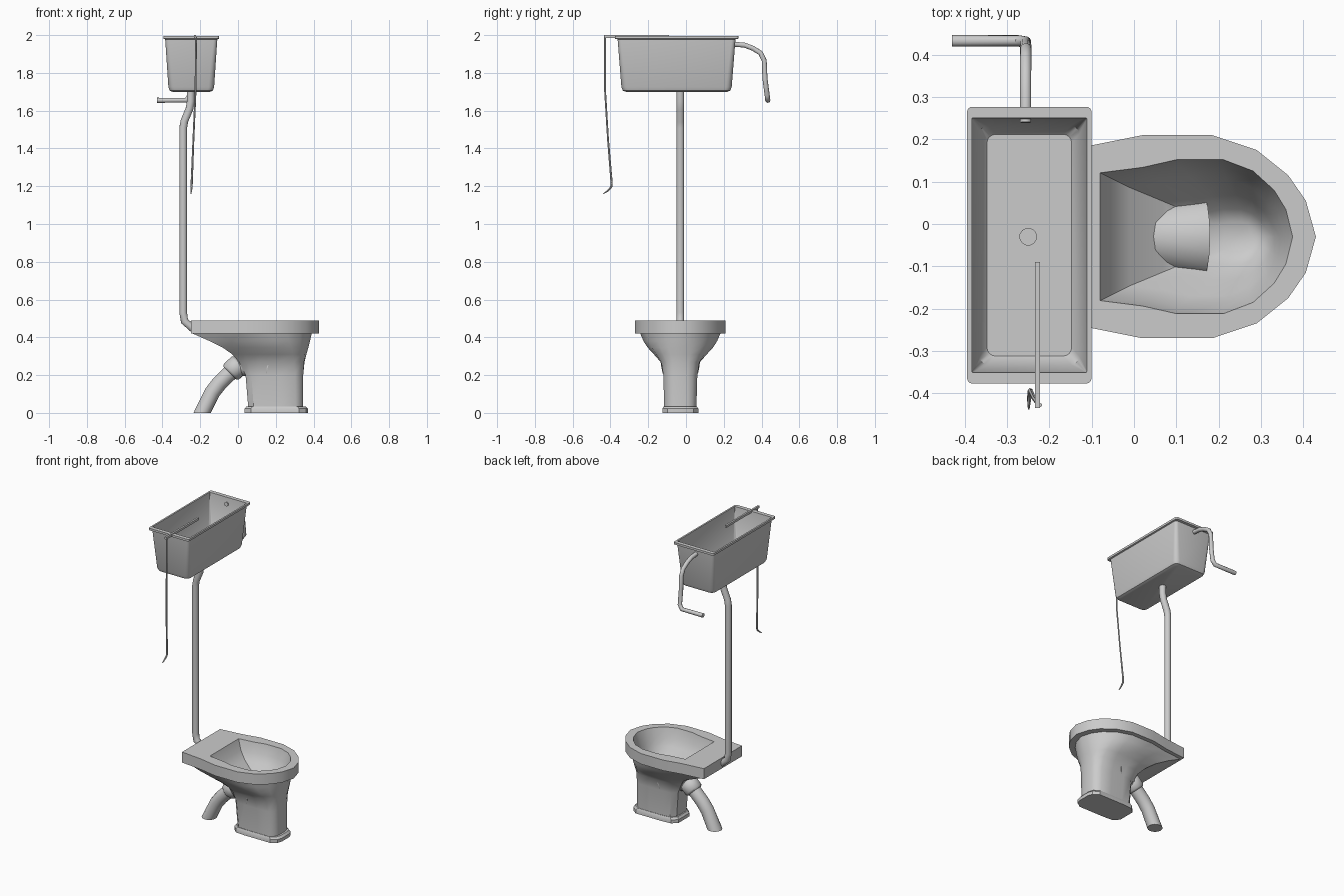
import bpy, bmesh, math
from mathutils import Vector

if "Cube" in bpy.data.objects:
    bpy.data.objects.remove(bpy.data.objects["Cube"])

CY = -0.03  # centre line of bowl and flush pipe


def loft(name, rings, angle=30):
    """Skin a list of equal-length point rings and cap both ends."""
    bm = bmesh.new()
    vr = [[bm.verts.new(p) for p in ring] for ring in rings]
    n = len(vr[0])
    for a, b in zip(vr, vr[1:]):
        for i in range(n):
            j = (i + 1) % n
            bm.faces.new((a[i], a[j], b[j], b[i]))
    bm.faces.new(vr[0][::-1])
    bm.faces.new(vr[-1])
    bmesh.ops.recalc_face_normals(bm, faces=bm.faces)
    me = bpy.data.meshes.new(name)
    bm.to_mesh(me)
    bm.free()
    ob = bpy.data.objects.new(name, me)
    bpy.context.collection.objects.link(ob)
    bpy.ops.object.select_all(action='DESELECT')
    ob.select_set(True)
    bpy.context.view_layer.objects.active = ob
    bpy.ops.object.shade_smooth_by_angle(angle=math.radians(angle))
    return ob


def tube(name, pts, radii, sides=12, end_dir=None):
    """Round tube along a path; radii is one number or one per point."""
    pts = [Vector(p) for p in pts]
    if not isinstance(radii, (list, tuple)):
        radii = [radii] * len(pts)
    rings, nrm = [], None
    for i, p in enumerate(pts):
        d0 = (p - pts[i - 1]).normalized() if i else None
        d1 = (pts[i + 1] - p).normalized() if i < len(pts) - 1 else None
        t = ((d0 or d1) + (d1 or d0)).normalized()
        if end_dir and d1 is None:
            t = Vector(end_dir)
        if nrm is None:
            nrm = t.orthogonal()
        nrm = (nrm - t * nrm.dot(t)).normalized()
        bi = t.cross(nrm)
        rings.append([p + radii[i] * (nrm * math.cos(a) + bi * math.sin(a))
                      for a in (math.tau * k / sides for k in range(sides))])
    return loft(name, rings, 50)


def round_rect(cx, cy, hx, hy, r, z, n=4):
    out = []
    for q, (sx, sy) in enumerate(((1, 1), (-1, 1), (-1, -1), (1, -1))):
        for k in range(n + 1):
            a = math.pi / 2 * (q + k / n)
            out.append((cx + sx * (hx - r) + r * math.cos(a),
                        cy + sy * (hy - r) + r * math.sin(a), z))
    return out


# Half outlines (0..1 back to front, 0..1 half width): seat shape and foot shape
SEAT = [(1, 0), (.965, .354), (.904, .604), (.794, .854),
        (.64, 1), (.397, 1), (.22, .9), (0, .83)]
FOOT = [(1, 0), (1, .4), (.97, .72), (.86, 1),
        (.6, 1), (.3, 1), (.1, .95), (0, .6)]


def outline(z, xb, xf, w, foot=0.0):
    half = [(xb + (xf - xb) * (a[0] + (b[0] - a[0]) * foot),
             w * (a[1] + (b[1] - a[1]) * foot)) for a, b in zip(SEAT, FOOT)]
    return [(x, CY + y, z) for x, y in half] + \
           [(x, CY - y, z) for x, y in half[:0:-1]]


# Bowl: pedestal, flared pan, thick rim and hollow inside
loft("bowl", [outline(*r) for r in (
    (.02, .055, .345, .085, 1), (.20, .04, .345, .09, 1),
    (.27, .005, .352, .105, .75), (.31, -.03, .362, .14, .4),
    (.345, -.08, .372, .172, .15), (.38, -.15, .381, .195, 0),
    (.42, -.24, .39, .212, 0),
    (.42, -.25, .43, .24, 0), (.49, -.25, .43, .24, 0),
    (.49, -.08, .375, .182, 0), (.425, -.055, .355, .167, 0),
    (.38, -.01, .345, .14, 0), (.33, .07, .332, .10, 0),
    (.28, .14, .315, .065, 0), (.26, .19, .29, .035, 0))], 40)

# Foot plinth
loft("foot_plinth", [outline(*r) for r in (
    (0, .035, .37, .095, 1), (.022, .035, .37, .095, 1),
    (.035, .045, .358, .088, 1))])

# Waste outlet: neck, collar and pipe to the floor
tube("outlet_neck", [(.16, CY, .25), (.06, CY, .27), (-.01, CY, .24)],
     [.102, .08, .046], 16)
tube("outlet_collar", [(.012, CY, .262), (.004, CY, .255), (-.035, CY, .218), (-.043, CY, .21)],
     [.048, .058, .058, .048], 16)
tube("waste_pipe", [(-.01, CY, .24), (-.06, CY, .195), (-.10, CY, .155),
                    (-.135, CY, .11), (-.19, CY, 0)],
     [.042, .042, .042, .042, .046], 16, (0, 0, -1))

# Flush pipe between cistern and bowl
tube("flush_pipe", [(-.25, CY, 1.73), (-.25, CY, 1.65), (-.257, CY, 1.61),
                    (-.284, CY, 1.545), (-.29, CY, 1.51), (-.29, CY, .53),
                    (-.283, CY, .485), (-.23, CY, .44)], .021)

# Cistern: open tapered tank with projecting rim
CX, TY = -.2475, -.05
loft("cistern", [round_rect(CX, TY, hx, hy, r, z) for hx, hy, r, z in (
    (.100, .268, .02, 1.70), (.114, .284, .028, 1.706),
    (.121, .292, .03, 1.725), (.138, .312, .02, 1.978),
    (.147, .327, .012, 1.981), (.147, .327, .012, 1.995),
    (.136, .301, .003, 1.995), (.118, .282, .02, 1.745),
    (.100, .262, .02, 1.722))], 40)

# Overflow pipe on the back of the cistern
OX = -.256
tube("overflow_pipe", [(OX, .24, 1.953), (OX, .31, 1.947), (OX, .355, 1.93),
                       (OX, .395, 1.905), (OX, .414, 1.865), (OX, .418, 1.77),
                       (OX, .43, 1.68), (OX - .018, .433, 1.655),
                       (-.43, .433, 1.655)], .0135)

# Flush lever across the tank and its pull chain
loft("flush_lever", [[(x, y, z) for x, z in ((-.234, 1.985), (-.222, 1.985),
                                             (-.222, 2.0), (-.234, 2.0))]
                     for y in (-.435, -.09)])
tube("pull_chain", [(-.222, -.428, 1.99), (-.225, -.428, 1.70), (-.236, -.413, 1.45),
                    (-.245, -.394, 1.22), (-.246, -.396, 1.195),
                    (-.248, -.415, 1.175), (-.249, -.438, 1.16)],
     [.005, .005, .005, .006, .006, .005, .002], 6)
